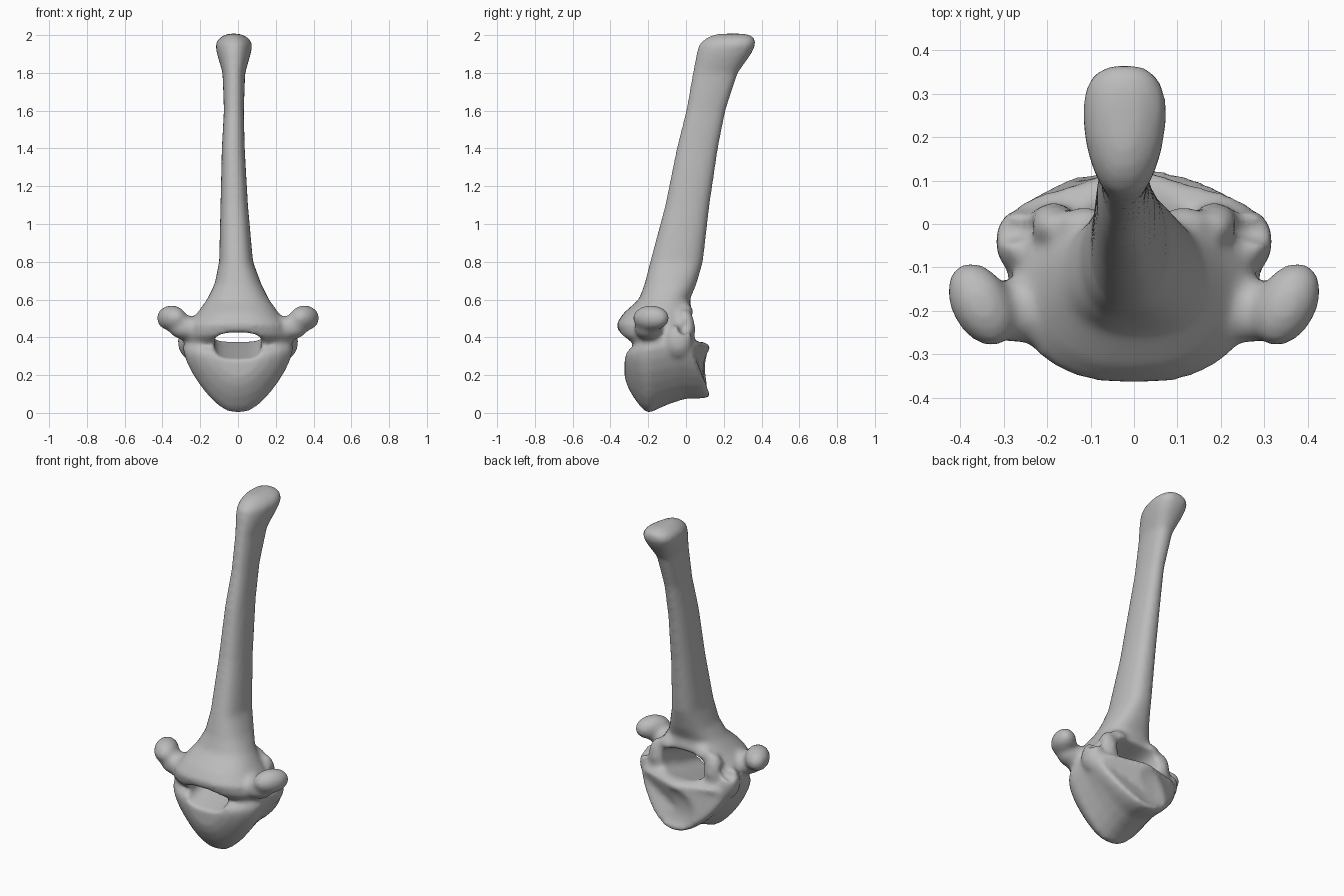
import bpy, bmesh, math
from mathutils import Matrix, Euler

cube = bpy.data.objects.get("Cube")
if cube:
    bpy.data.objects.remove(cube)

bone = bpy.data.materials.new("bone_grey")
bone.use_nodes = True
colour = (0.5, 0.5, 0.5, 1)
bone.diffuse_color = colour
bone.node_tree.nodes["Principled BSDF"].inputs["Base Color"].default_value = colour


def loft(bm, rings):
    """Skin a list of closed rings of points and cap both ends."""
    loops = [[bm.verts.new(p) for p in ring] for ring in rings]
    n = len(loops[0])
    for a, b in zip(loops, loops[1:]):
        for i in range(n):
            j = (i + 1) % n
            bm.faces.new((a[i], a[j], b[j], b[i]))
    bm.faces.new(loops[0][::-1])
    bm.faces.new(loops[-1])


def ellipsoid(bm, centre, radii, turn=0.0):
    m = (Matrix.Translation(centre) @ Euler((0, 0, turn)).to_matrix().to_4x4()
         @ Matrix.Diagonal((*radii, 1)))
    bmesh.ops.create_uvsphere(bm, u_segments=20, v_segments=12, radius=1, matrix=m)


def both_sides(bm, centre, radii, turn=0.0):
    for s in (1, -1):
        ellipsoid(bm, (s * centre[0], centre[1], centre[2]), radii, s * turn)


def finish(bm, name):
    bmesh.ops.recalc_face_normals(bm, faces=bm.faces)
    mesh = bpy.data.meshes.new(name)
    bm.to_mesh(mesh)
    bm.free()
    ob = bpy.data.objects.new(name, mesh)
    bpy.context.collection.objects.link(ob)
    mesh.materials.append(bone)
    return ob


bm = bmesh.new()

# Heart-shaped body: y, half width, bottom, top
half = [(0, 0), (.16, .015), (.33, .085), (.51, .21), (.68, .37), (.82, .53),
        (.93, .7), (.99, .86), (.95, .95), (.83, 1)]
outline = half + [(0, .98)] + [(-x, z) for x, z in reversed(half[1:])]
body = [(-.325, .12, .19, .31), (-.31, .18, .14, .33), (-.28, .235, .085, .35),
        (-.24, .275, .03, .37), (-.2, .295, -.005, .39), (-.15, .295, .02, .4),
        (-.08, .295, .05, .41), (0, .305, .075, .41), (.08, .3, .075, .39),
        (.135, .275, .085, .36)]


def body_ring(y, w, lo, hi):
    # the rear rim sweeps forward towards the sides
    return [(w * x, y - max(0, y + .1) * (w * x / .3) ** 2 * .5, lo + (hi - lo) * z)
            for x, z in outline]


loft(bm, [body_ring(*row) for row in body])

# Arch rising into the tall spine: z, front y, back y, centre x, half width
spine = [(.35, -.27, -.02, 0, .29), (.41, -.35, .02, 0, .28),
         (.47, -.37, .04, 0, .265), (.53, -.33, .035, 0, .215),
         (.60, -.25, .02, 0, .165), (.68, -.22, .055, 0, .125),
         (.8, -.19, .09, -.01, .09), (1.1, -.11, .125, -.02, .073),
         (1.4, -.05, .17, -.025, .061), (1.6, 0, .21, -.022, .053),
         (1.8, .035, .275, -.022, .06), (1.9, .055, .345, -.022, .088),
         (1.95, .068, .37, -.022, .096), (1.98, .1, .365, -.022, .08),
         (2, .135, .345, -.022, .05), (2.008, .18, .3, -.022, .025)]


def oval(z, front, back, cx, w, n=28):
    ring = []
    for k in range(n):
        a = math.tau * k / n
        c, s = math.cos(a), math.sin(a)
        head = max(0, z - 1.7) * 1.2    # the top knob is wider at the back
        x = math.copysign(abs(c) ** .8, c) * w * (1 + head * s * .8)
        y = math.copysign(abs(s) ** .9, s) * (back - front) / 2
        ring.append((cx + x, (front + back) / 2 + y, z))
    return ring


loft(bm, [oval(*row) for row in spine])

# Side processes: neck and knob
both_sides(bm, (.27, -.2, .45), (.10, .075, .065))
both_sides(bm, (.352, -.185, .502), (.07, .105, .068), turn=-.5)
# Rib facets, rear pillars beside the canal and rear joint lobes
both_sides(bm, (.265, -.04, .38), (.055, .075, .09))
both_sides(bm, (.185, -.005, .44), (.06, .055, .11))
both_sides(bm, (.11, 0, .53), (.07, .04, .05))
vertebra = finish(bm, "vertebra")

# Canal cutter: a wide rounded tube climbing towards the back
bm = bmesh.new()
rings = []
for y, w, lo, hi in [(-.5, .125, .24, .40), (-.3, .125, .29, .43),
                     (-.1, .13, .34, .49), (.05, .145, .375, .54), (.2, .15, .38, .58)]:
    ring = []
    for k in range(24):
        a = math.tau * k / 24
        c, s = math.cos(a), math.sin(a)
        ring.append((math.copysign(abs(c) ** .6, c) * w, y,
                     (lo + hi) / 2 + math.copysign(abs(s) ** .7, s) * (hi - lo) / 2))
    rings.append(ring)
loft(bm, rings)
canal = finish(bm, "canal_cutter")

# Hollows: shallow cupped rear face and side notches
bm = bmesh.new()
ellipsoid(bm, (0, .145, .22), (.2, .055, .125))
both_sides(bm, (.29, -.01, .465), (.065, .035, .055))
hollows = finish(bm, "hollow_cutter")


def remesh(size):
    m = vertebra.modifiers.new("fuse", 'REMESH')
    m.mode = 'VOXEL'
    m.voxel_size = size
    m.use_smooth_shade = True


# Fuse the parts, carve, then soften
remesh(.012)
for cutter in (canal, hollows):
    cut = vertebra.modifiers.new("carve", 'BOOLEAN')
    cut.operation = 'DIFFERENCE'
    cut.solver = 'EXACT'
    cut.object = cutter
    cutter.hide_render = True
    cutter.hide_viewport = True
remesh(.012)
soft = vertebra.modifiers.new("soften", 'SMOOTH')
soft.factor = .5
soft.iterations = 12
